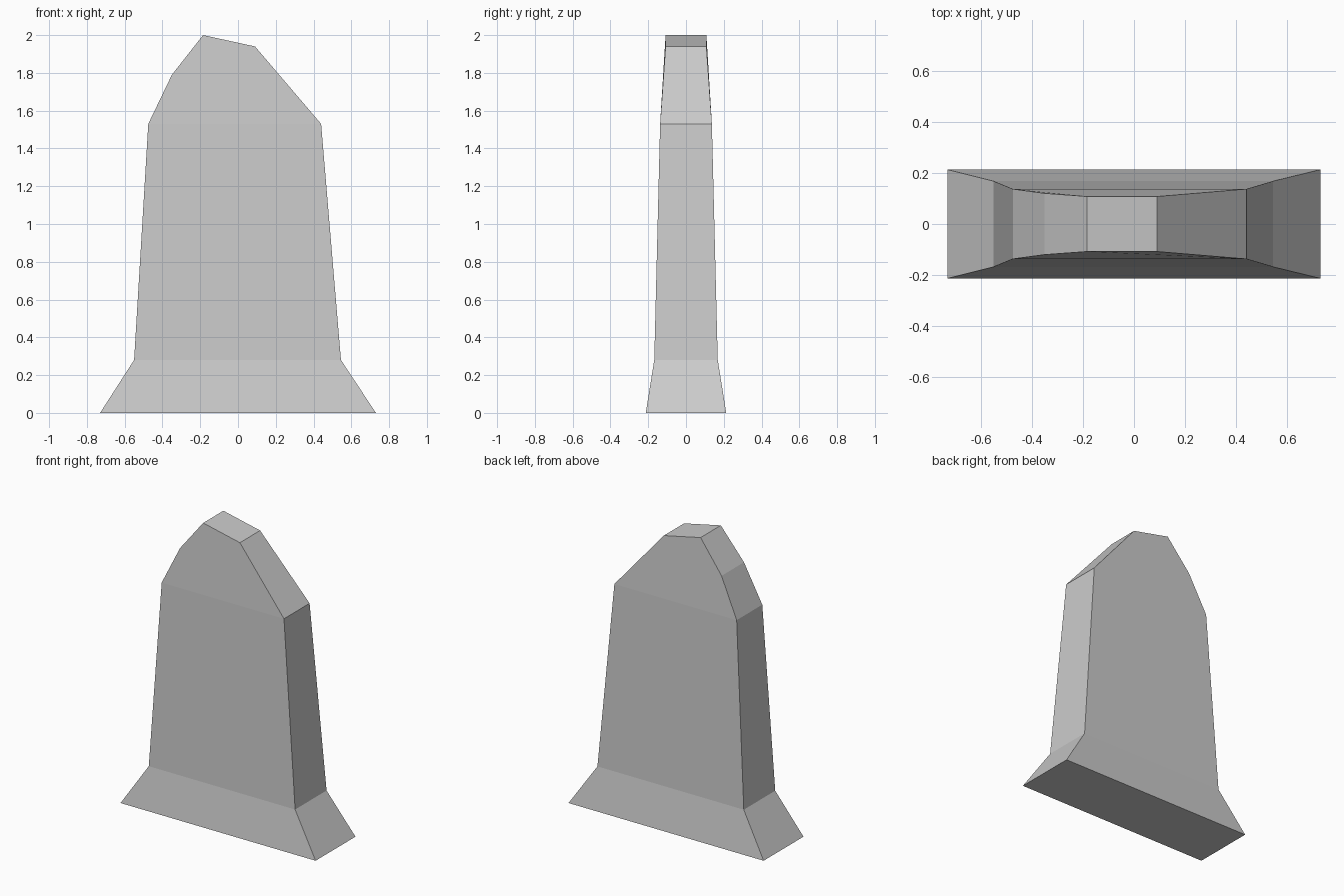
import bpy
import bmesh

if "Cube" in bpy.data.objects:
    bpy.data.objects.remove(bpy.data.objects["Cube"])

# Outline seen from the front, clockwise from bottom left: x, z, half depth
outline = [
    (-0.73, 0.00, 0.213),
    (-0.55, 0.28, 0.168),
    (-0.475, 1.53, 0.137),
    (-0.35, 1.79, 0.120),
    (-0.185, 2.00, 0.108),
    (0.09, 1.94, 0.108),
    (0.44, 1.53, 0.137),
    (0.545, 0.28, 0.168),
    (0.73, 0.00, 0.213),
]

# Front and back panels: flared base, tall body, chipped crown
panels = [(0, 1, 7, 8), (1, 2, 6, 7), (2, 3, 4, 5, 6)]

bm = bmesh.new()
front = [bm.verts.new((x, -d, z)) for x, z, d in outline]
back = [bm.verts.new((x, d, z)) for x, z, d in outline]
for ids in panels:
    bm.faces.new([front[i] for i in ids])
    bm.faces.new([back[i] for i in reversed(ids)])

# Side strip all round, including the underside
n = len(outline)
for i in range(n):
    j = (i + 1) % n
    bm.faces.new((front[i], back[i], back[j], front[j]))

bmesh.ops.recalc_face_normals(bm, faces=bm.faces)
mesh = bpy.data.meshes.new("standing_stone")
bm.to_mesh(mesh)
bm.free()
stone = bpy.data.objects.new("standing_stone", mesh)
bpy.context.collection.objects.link(stone)
